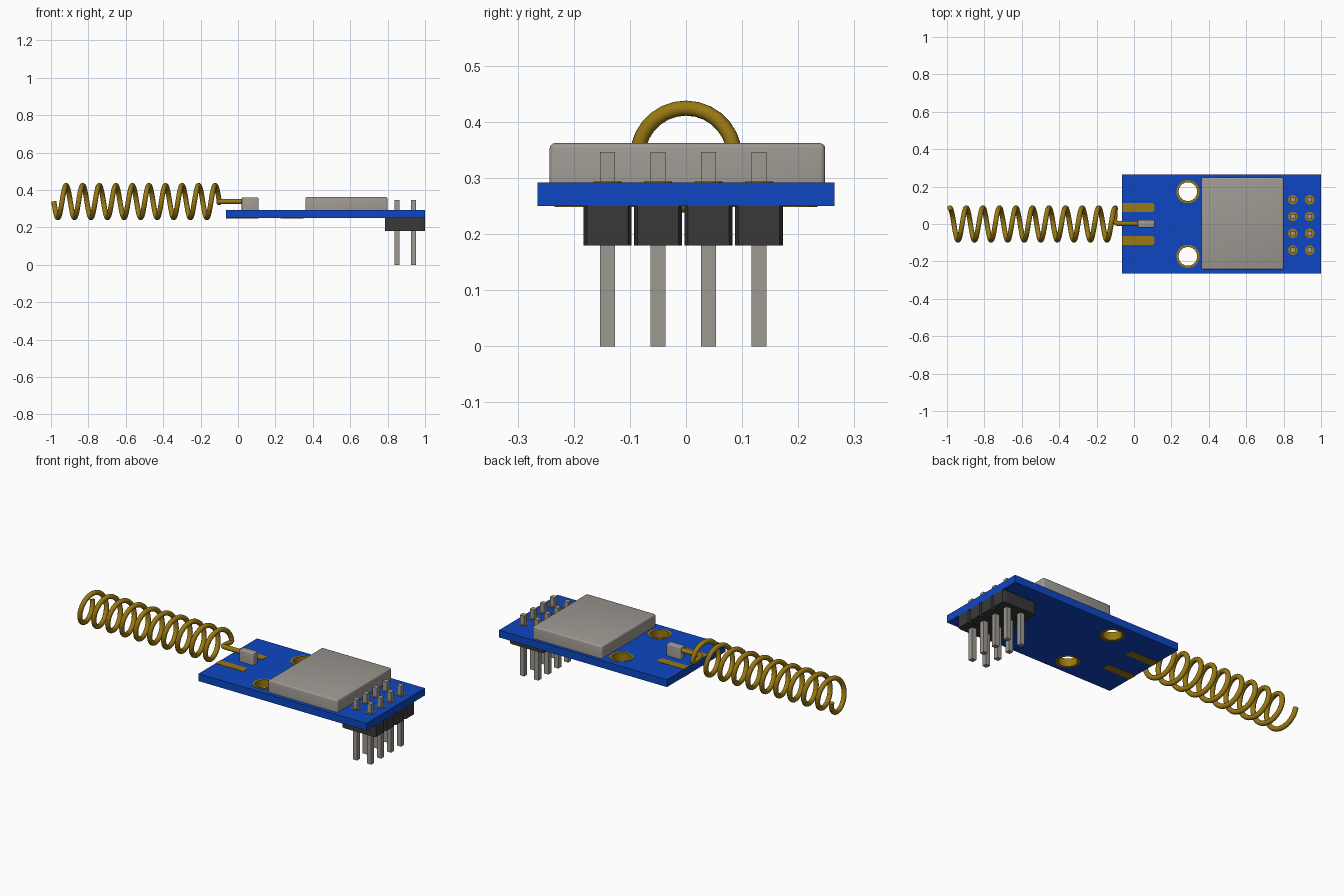
import bpy, bmesh, math

cube = bpy.data.objects.get("Cube")
if cube:
    bpy.data.objects.remove(cube, do_unlink=True)


def material(name, rgb, rough=0.6):
    m = bpy.data.materials.new(name)
    m.use_nodes = True
    m.diffuse_color = (*rgb, 1)
    bsdf = next(n for n in m.node_tree.nodes if n.type == 'BSDF_PRINCIPLED')
    bsdf.inputs["Base Color"].default_value = (*rgb, 1)
    bsdf.inputs["Roughness"].default_value = rough
    return m


BLUE = material("board blue", (0.004, 0.062, 0.54))
GOLD = material("gold", (0.32, 0.19, 0.006))
METAL = material("grey metal", (0.34, 0.315, 0.285))
BLACK = material("black plastic", (0.04, 0.04, 0.04))


def finish(name, bm, mat):
    bmesh.ops.recalc_face_normals(bm, faces=bm.faces)
    me = bpy.data.meshes.new(name)
    bm.to_mesh(me)
    bm.free()
    me.materials.append(mat)
    ob = bpy.data.objects.new(name, me)
    bpy.context.scene.collection.objects.link(ob)
    return ob


def select(ob):
    bpy.ops.object.select_all(action='DESELECT')
    ob.select_set(True)
    bpy.context.view_layer.objects.active = ob


def prism(name, pts, z0, z1, mat):
    """Extrude a flat outline from z0 to z1."""
    bm = bmesh.new()
    face = bm.faces.new([bm.verts.new((x, y, z0)) for x, y in pts])
    ext = bmesh.ops.extrude_face_region(bm, geom=[face])
    for v in ext["geom"]:
        if isinstance(v, bmesh.types.BMVert):
            v.co.z = z1
    return finish(name, bm, mat)


def rect(x0, x1, y0, y1):
    return [(x0, y0), (x1, y0), (x1, y1), (x0, y1)]


def circle(x, y, r, n):
    return [(x + r * math.cos(math.tau * (i + .5) / n),
             y + r * math.sin(math.tau * (i + .5) / n)) for i in range(n)]


def rounded_box(name, outline, z0, z1, mat, bevel):
    ob = prism(name, outline, z0, z1, mat)
    bm = bmesh.new()
    bm.from_mesh(ob.data)
    edges = [e for e in bm.edges if max(v.co.z for v in e.verts) > z0 + 1e-4]
    bmesh.ops.bevel(bm, geom=edges, offset=bevel, segments=3, profile=0.5, affect='EDGES')
    bm.to_mesh(ob.data)
    bm.free()
    select(ob)
    bpy.ops.object.shade_smooth_by_angle(angle=math.radians(35))
    return ob


def ring(name, x, y, r_in, r_out, z0, z1, mat, n=32):
    bm = bmesh.new()
    loops = [[bm.verts.new((px, py, z)) for px, py in circle(x, y, r, n)]
             for r, z in ((r_in, z0), (r_out, z0), (r_out, z1), (r_in, z1))]
    for k in range(4):
        a, b = loops[k], loops[(k + 1) % 4]
        for i in range(n):
            j = (i + 1) % n
            bm.faces.new((a[i], a[j], b[j], b[i]))
    ob = finish(name, bm, mat)
    select(ob)
    bpy.ops.object.shade_smooth_by_angle(angle=math.radians(35))
    return ob


# Circuit board with two mounting holes
Z0, Z1 = 0.25, 0.292
HOLE_X, HOLE_Y = 0.288, 0.173
board = prism("circuit_board", rect(-0.065, 1.0, -0.265, 0.265), Z0, Z1, BLUE)
for side in (1, -1):
    cutter = prism("hole_cutter", circle(HOLE_X, side * HOLE_Y, 0.055, 32), 0.2, 0.35, BLUE)
    cutter.hide_render = True
    mod = board.modifiers.new("hole", 'BOOLEAN')
    mod.operation, mod.solver, mod.object = 'DIFFERENCE', 'EXACT', cutter
    select(board)
    bpy.ops.object.modifier_apply(modifier=mod.name)
    bpy.data.objects.remove(cutter, do_unlink=True)

# Plated hole rings and ground pads on both faces
for side, label in ((1, "back"), (-1, "front")):
    ring(label + "_hole_ring", HOLE_X, side * HOLE_Y, 0.05, 0.062, Z0 - 0.002, Z1 + 0.002, GOLD)
    yc, hw, c = side * 0.088, 0.023, 0.008
    outline = [(-0.065, yc - hw), (0.11 - c, yc - hw), (0.11, yc - hw + c),
               (0.11, yc + hw - c), (0.11 - c, yc + hw), (-0.065, yc + hw)]
    prism(label + "_top_pad", outline, Z1, Z1 + 0.002, GOLD)
    prism(label + "_bottom_pad", outline, Z0 - 0.002, Z0, GOLD)

# Shield can and antenna clip
rounded_box("shield_can", rect(0.36, 0.80, -0.243, 0.248), Z1, 0.362, METAL, 0.009)
rounded_box("antenna_clip", rect(0.02, 0.11, -0.019, 0.022), Z1, 0.36, METAL, 0.006)

# Pin header: chamfered blocks, square pins and solder pads
HX0, HX1 = 0.785, 1.0
for row in range(4):
    y = -0.14 + 0.09 * row
    a, cx, cy = 0.0425, 0.02, 0.006
    prism(f"header_block_{row + 1}",
          [(HX0 + cx, y - a), (HX1 - cx, y - a), (HX1, y - a + cy), (HX1, y + a - cy),
           (HX1 - cx, y + a), (HX0 + cx, y + a), (HX0, y + a - cy), (HX0, y - a + cy)],
          0.18, Z0, BLACK)
    for col, x in enumerate((0.849, 0.939)):
        h = 0.0135
        prism(f"pin_{row + 1}_{col + 1}", rect(x - h, x + h, y - h, y + h), 0, 0.346, METAL)
        prism(f"pin_pad_{row + 1}_{col + 1}", circle(x, y, 0.026, 12), Z1, Z1 + 0.002, GOLD)

# Coil antenna with a straight lead into the clip
R, ZC, TURNS, STEPS = 0.0865, 0.338, 10, 28
path = []
for i in range(TURNS * STEPS + 1):
    t = math.tau * i / STEPS
    path.append((-0.985 + 0.0885 * i / STEPS, R * math.cos(t), ZC - R * math.sin(t)))
path += [(-0.1, 0.079, 0.332), (-0.102, 0.065, 0.333), (-0.103, 0.02, 0.336),
         (-0.1, 0.01, 0.337), (-0.093, 0.004, ZC), (-0.08, 0.002, ZC), (0.06, 0.002, ZC)]
curve = bpy.data.curves.new("coil_antenna", 'CURVE')
curve.dimensions = '3D'
curve.bevel_depth = 0.0135
curve.bevel_resolution = 4
curve.use_fill_caps = True
spline = curve.splines.new('POLY')
spline.points.add(len(path) - 1)
for p, co in zip(spline.points, path):
    p.co = (*co, 1)
curve.materials.append(GOLD)
coil = bpy.data.objects.new("coil_antenna", curve)
bpy.context.scene.collection.objects.link(coil)
select(coil)
bpy.ops.object.convert(target='MESH')
bpy.ops.object.shade_smooth_by_angle(angle=math.radians(50))
